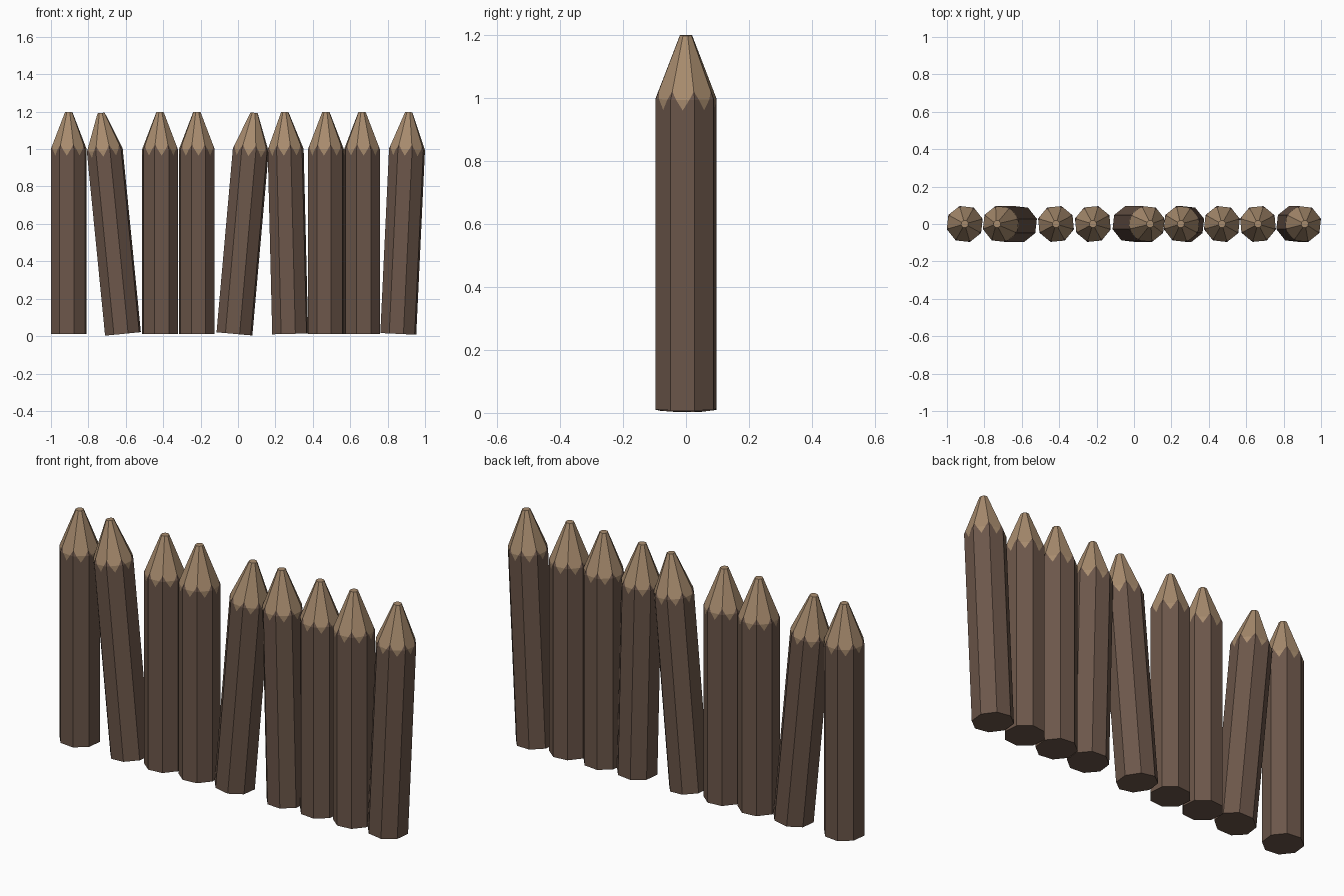
import bpy, bmesh, math
from mathutils import Vector

if "Cube" in bpy.data.objects:
    bpy.data.objects.remove(bpy.data.objects["Cube"])


def material(name, rgb):
    m = bpy.data.materials.new(name)
    m.diffuse_color = (*rgb, 1)
    m.use_nodes = True
    m.node_tree.nodes["Principled BSDF"].inputs["Base Color"].default_value = m.diffuse_color
    return m


BARK = material("bark", (0.15, 0.094, 0.068))
WOOD = material("cut_wood", (0.39, 0.26, 0.155))

N, R, TIP_R = 8, 0.1, 0.02      # sides, shaft radius, blunt tip radius
H_SHOULDER, H_TIP = 0.987, 1.187
PEAK, VALLEY, CROSS = 0.13, 0.034, 0.22   # zigzag where bark meets cut wood


def stake(name, foot_x, tip_x, twist):
    """Octagonal log with a sharpened tip; bark edge zigzags on every side."""
    bm = bmesh.new()

    def ring(r, z):
        return [bm.verts.new((r * math.cos(a), r * math.sin(a), z))
                for a in (math.radians(twist) + math.tau * i / N for i in range(N))]

    foot, shoulder, tip = ring(R, 0), ring(R, H_SHOULDER), ring(TIP_R, H_TIP)
    peak = [bm.verts.new(a.co.lerp(b.co, PEAK)) for a, b in zip(shoulder, tip)]

    def face(verts, slot):
        bm.faces.new(verts).material_index = slot

    for i in range(N):
        j = (i + 1) % N
        a, b = shoulder[i], shoulder[j]
        c1 = bm.verts.new(a.co.lerp(b.co, CROSS))
        c2 = bm.verts.new(a.co.lerp(b.co, 1 - CROSS))
        v = bm.verts.new(a.co.lerp(b.co, 0.5) - Vector((0, 0, VALLEY)))
        # shaft side with its notch of cut wood
        face((foot[i], foot[j], b, c2, v, c1, a), 0)
        face((c1, v, c2), 1)
        # tip side with bark left at both corners
        face((a, c1, peak[i]), 0)
        face((c2, b, peak[j]), 0)
        face((peak[i], c1, c2, peak[j], tip[j], tip[i]), 1)
    face(foot[::-1], 0)
    face(tip, 1)

    me = bpy.data.meshes.new(name)
    bm.to_mesh(me)
    bm.free()
    me.materials.append(BARK)
    me.materials.append(WOOD)
    ob = bpy.data.objects.new(name, me)
    ob.location = (foot_x, 0, 0.012)
    ob.rotation_euler.y = math.asin((tip_x - foot_x) / H_TIP)
    bpy.context.collection.objects.link(ob)


# row of stakes: foot x, tip x, twist in degrees
ROW = [(-0.905, -0.905, 16), (-0.615, -0.732, 16), (-0.417, -0.417, 28),
       (-0.22, -0.22, 28), (-0.019, 0.086, 16), (0.279, 0.25, 16),
       (0.47, 0.47, 16), (0.663, 0.663, 28), (0.857, 0.913, 16)]
for n, args in enumerate(ROW, 1):
    stake(f"stake_{n}", *args)
